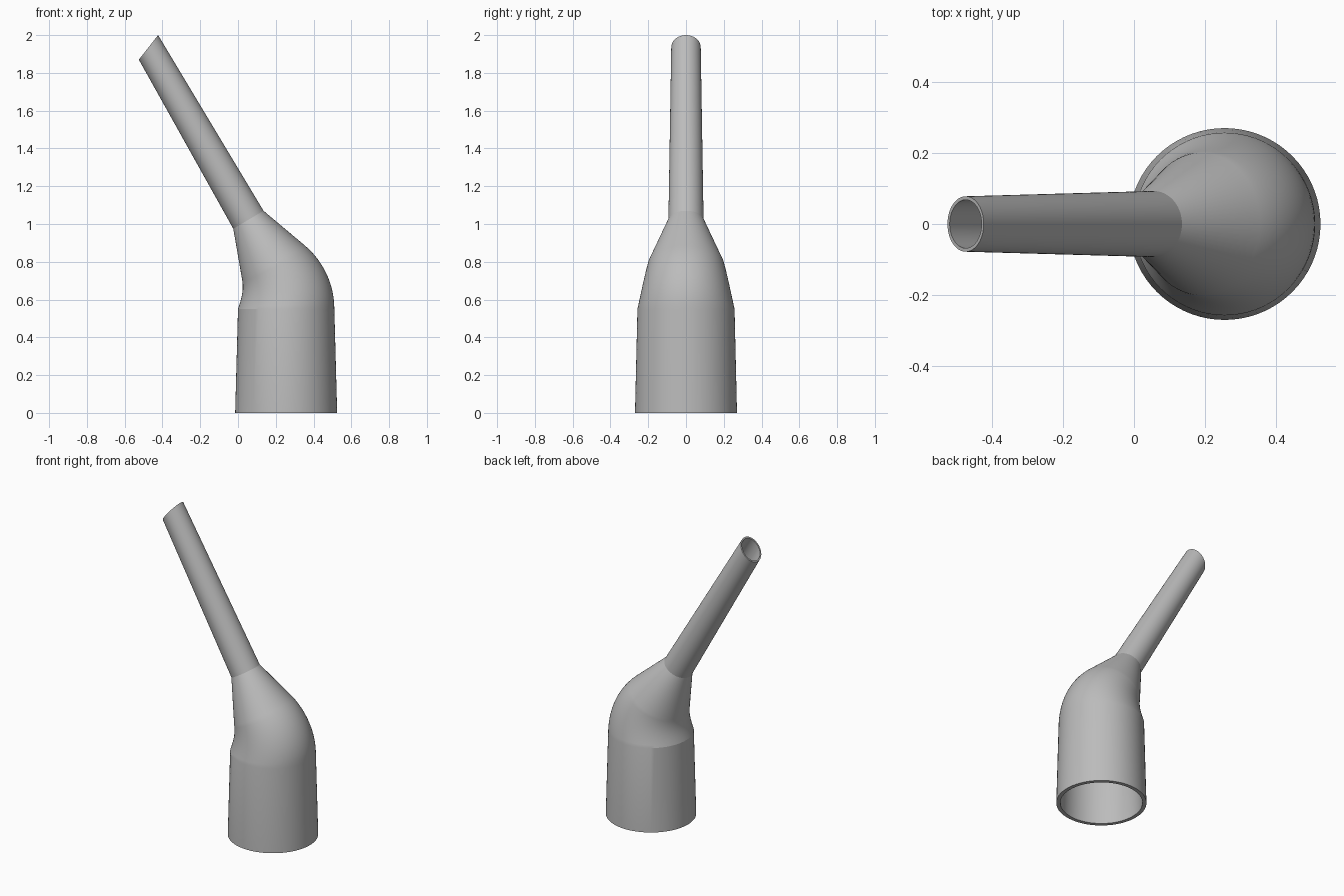
import bpy, bmesh, math
from mathutils import Vector

cube = bpy.data.objects.get("Cube")
if cube:
    bpy.data.objects.remove(cube, do_unlink=True)

SIDES = 72

grey = bpy.data.materials.new("plain grey")
grey.use_nodes = True
color = (0.5, 0.5, 0.5, 1)
grey.diffuse_color = color
grey.node_tree.nodes["Principled BSDF"].inputs["Base Color"].default_value = color

# Sections: inner-bend point, outer-bend point (x, z), half depth, wall
sections = [((-0.015, 0), (0.525, 0), 0.27, 0.024)]

# Elbow: outer side follows an arc, inner side a shallow notch
STEPS = 12
for i in range(STEPS + 1):
    u = i / STEPS
    a = math.radians(49.6) * u
    inner = (0.025 * math.sin(2 * u), 0.55 + 0.15 * u)
    outer = (0.07 + 0.44 * math.cos(a), 0.55 + 0.44 * math.sin(a))
    sections.append((inner, outer, 0.257 - 0.057 * u, 0.024 - 0.004 * u))

# Cone end and slanted tube tip
sections.append(((-0.025, 0.975), (0.135, 1.07), 0.093, 0.012))
sections.append(((-0.525, 1.87), (-0.423, 2.0), 0.078, 0.01))


def ring(bm, section, inset):
    """Elliptical ring spanning the two profile points."""
    (x0, z0), (x1, z1), depth, wall = section
    p, q = Vector((x0, 0, z0)), Vector((x1, 0, z1))
    centre, half = (p + q) / 2, (q - p) / 2
    shrink = wall if inset else 0
    half *= 1 - shrink / half.length
    depth -= shrink
    return [bm.verts.new(centre + half * math.cos(t) + Vector((0, depth * math.sin(t), 0)))
            for t in (2 * math.pi * k / SIDES for k in range(SIDES))]


# Outer skin upwards, inner skin back down, closed through both rims
bm = bmesh.new()
rings = [ring(bm, s, False) for s in sections]
rings += [ring(bm, s, True) for s in reversed(sections)]
for a, b in zip(rings, rings[1:] + rings[:1]):
    for k in range(SIDES):
        n = (k + 1) % SIDES
        bm.faces.new((a[k], a[n], b[n], b[k]))
bmesh.ops.recalc_face_normals(bm, faces=bm.faces)

mesh = bpy.data.meshes.new("bent_nozzle")
bm.to_mesh(mesh)
bm.free()
mesh.materials.append(grey)
nozzle = bpy.data.objects.new("bent_nozzle", mesh)
bpy.context.collection.objects.link(nozzle)

bpy.ops.object.select_all(action='DESELECT')
nozzle.select_set(True)
bpy.context.view_layer.objects.active = nozzle
bpy.ops.object.shade_smooth_by_angle(angle=math.radians(15))
